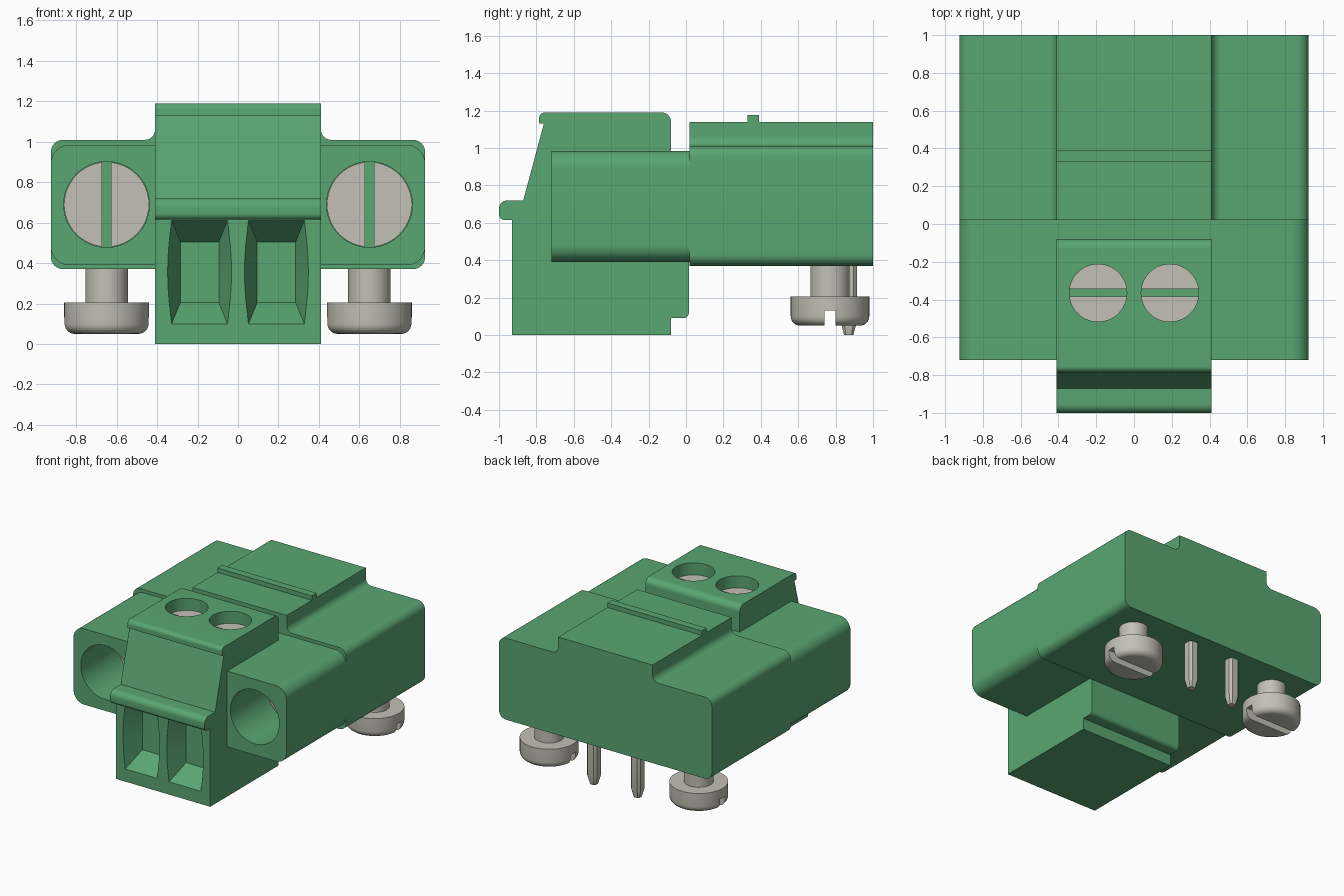
import bpy, bmesh, math
from mathutils import Vector

cube = bpy.data.objects.get("Cube")
if cube:
    bpy.data.objects.remove(cube)


def material(name, rgb):
    m = bpy.data.materials.new(name)
    m.use_nodes = True
    m.diffuse_color = (*rgb, 1)
    bsdf = next(n for n in m.node_tree.nodes if n.type == "BSDF_PRINCIPLED")
    bsdf.inputs["Base Color"].default_value = (*rgb, 1)
    return m


GREEN = material("green_plastic", (0.10, 0.38, 0.17))
METAL = material("grey_metal", (0.54, 0.53, 0.46))
PLACE = {"x": lambda a, b, t: (t, a, b),
         "y": lambda a, b, t: (a, t, b),
         "z": lambda a, b, t: (a, b, t)}


def loft(name, rings, mat):
    """Closed solid through rings of equal point count."""
    bm = bmesh.new()
    loops = [[bm.verts.new(p) for p in ring] for ring in rings]
    n = len(loops[0])
    for low, high in zip(loops, loops[1:]):
        for i in range(n):
            j = (i + 1) % n
            bm.faces.new((low[i], low[j], high[j], high[i]))
    bm.faces.new(loops[0])
    bm.faces.new(loops[-1])
    bmesh.ops.recalc_face_normals(bm, faces=bm.faces)
    mesh = bpy.data.meshes.new(name)
    bm.to_mesh(mesh)
    bm.free()
    mesh.materials.append(mat)
    obj = bpy.data.objects.new(name, mesh)
    bpy.context.collection.objects.link(obj)
    return obj


def rounded(corners, steps=8):
    """Profile from (a, b[, radius]) corners, with rounded ones filleted."""
    out = []
    for i, c in enumerate(corners):
        p = Vector(c[:2])
        if len(c) == 2:
            out.append(p)
            continue
        u = (Vector(corners[i - 1][:2]) - p).normalized()
        v = (Vector(corners[(i + 1) % len(corners)][:2]) - p).normalized()
        half = u.angle(v) / 2
        centre = p + (u + v).normalized() * c[2] / math.sin(half)
        start = p + u * c[2] / math.tan(half) - centre
        end = p + v * c[2] / math.tan(half) - centre
        for k in range(steps + 1):
            out.append(centre + start.lerp(end, k / steps).normalized() * c[2])
    return out


def prism(name, corners, axis, lo, hi, mat=GREEN):
    pts = rounded(corners)
    return loft(name, [[PLACE[axis](*p, t) for p in pts] for t in (lo, hi)], mat)


def turned(name, centre, axis, profile, mat=METAL, n=48):
    """Round solid from (radius, position along axis) pairs."""
    rings = []
    for r, t in profile:
        angles = [math.tau * k / n for k in range(n)]
        rings.append([PLACE[axis](centre[0] + r * math.cos(w),
                                  centre[1] + r * math.sin(w), t) for w in angles])
    return loft(name, rings, mat)


def box(name, lo, hi, mat=GREEN):
    return prism(name, [(lo[0], lo[1]), (hi[0], lo[1]), (hi[0], hi[1]), (lo[0], hi[1])],
                 "z", lo[2], hi[2], mat)


def cut(obj, cutter):
    cutter.hide_render = True
    mod = obj.modifiers.new("cut", "BOOLEAN")
    mod.operation, mod.solver, mod.object = "DIFFERENCE", "EXACT", cutter
    bpy.context.view_layer.objects.active = obj
    bpy.ops.object.modifier_apply(modifier=mod.name)
    bpy.data.objects.remove(cutter)


W, C = 0.925, 0.41          # half widths of the whole and of the centre
SIDES = (("left", 1), ("right", -1))

# Rear header with raised centre and cross rib
half = [(W, 0.37, 0.06), (W, 1.01, 0.06), (C, 1.01, 0.05), (C, 1.14)]
prism("header", half + [(-c[0], *c[1:]) for c in reversed(half)], "y", 0.02, 1)
box("header_rib", (-C, 0.33, 1.12), (C, 0.39, 1.175))

# Plug body with lip, sloped front and rounded cap
plug = prism("plug_body", [
    (-0.93, 0), (-0.08, 0), (-0.08, 0.09), (0.015, 0.09, 0.03), (0.02, 0.985),
    (-0.08, 0.985), (-0.08, 1.19, 0.05), (-0.785, 1.19, 0.03), (-0.785, 1.13),
    (-0.76, 1.13), (-0.87, 0.72), (-1, 0.72, 0.045), (-1, 0.615, 0.03),
    (-0.93, 0.615)], "x", -C, C)


def funnel_ring(x, y, w, z0, z1, bulge, n=8):
    side = [(w + bulge * math.sin(math.pi * k / n), z0 + (z1 - z0) * k / n)
            for k in range(n + 1)]
    return [(x + a, y, z) for a, z in side] + [(x - a, y, z) for a, z in reversed(side)]


for side, s in SIDES:
    # Wire entry and clamp screw
    x = 0.19 * s
    cut(plug, loft("entry_cutter", [
        funnel_ring(x, -0.96, 0.138, 0.10, 0.612, 0.02),
        funnel_ring(x, -0.93, 0.138, 0.10, 0.612, 0.02),
        funnel_ring(x, -0.78, 0.095, 0.205, 0.505, 0)], GREEN))
    cut(plug, turned("well_cutter", (x, -0.365), "z", [(0.152, 1.08), (0.152, 1.25)], GREEN))
    clamp = turned(side + "_clamp_screw", (x, -0.365), "z", [(0.152, 1.0), (0.152, 1.095)])
    cut(clamp, box("slot_cutter", (x - 0.2, -0.385, 1.06), (x + 0.2, -0.345, 1.2)))

    # Side flange with a deep screw well
    x = 0.65 * s
    flange = prism(side + "_flange", [
        (C * s, 0.39), (W * s, 0.39, 0.09), (W * s, 0.985, 0.09), (C * s, 0.985)],
        "y", -0.72, 0.03)
    cut(flange, turned("well_cutter", (x, 0.69), "y", [(0.212, -0.8), (0.212, -0.25)], GREEN))
    lock = turned(side + "_flange_screw", (x, 0.69), "y", [(0.21, -0.27), (0.21, -0.1)])
    cut(lock, box("slot_cutter", (x - 0.022, -0.4, 0.4), (x + 0.022, -0.22, 1)))

    # Mounting screw below the header
    fillet = [(0.16 + 0.05 * math.sin(a), 0.10 - 0.05 * math.cos(a))
              for a in (math.pi / 2 * k / 6 for k in range(7))]
    mount = turned(side + "_mounting_screw", (x, 0.77), "z",
                   fillet + [(0.21, 0.205), (0.105, 0.205), (0.105, 0.4)])
    cut(mount, box("slot_cutter", (x - 0.3, 0.74, 0), (x + 0.3, 0.80, 0.13)))

    # Solder pin with chamfered edges and tapered tip
    def pin_ring(w, c, z):
        quarter = [(w, w - c), (w - c, w)]
        pts = []
        for _ in range(4):
            pts += quarter
            quarter = [(-b, a) for a, b in quarter]
        return [(0.19 * s + a, 0.87 + b, z) for a, b in pts]

    loft(side + "_pin", [pin_ring(0.025, 0.01, 0), pin_ring(0.043, 0.018, 0.07),
                         pin_ring(0.043, 0.018, 0.4)], METAL)

# Smooth shading with sharp creases
bpy.ops.object.select_all(action="DESELECT")
for obj in bpy.context.collection.objects:
    if obj.type == "MESH":
        obj.select_set(True)
        bpy.context.view_layer.objects.active = obj
bpy.ops.object.shade_smooth_by_angle(angle=math.radians(32))
